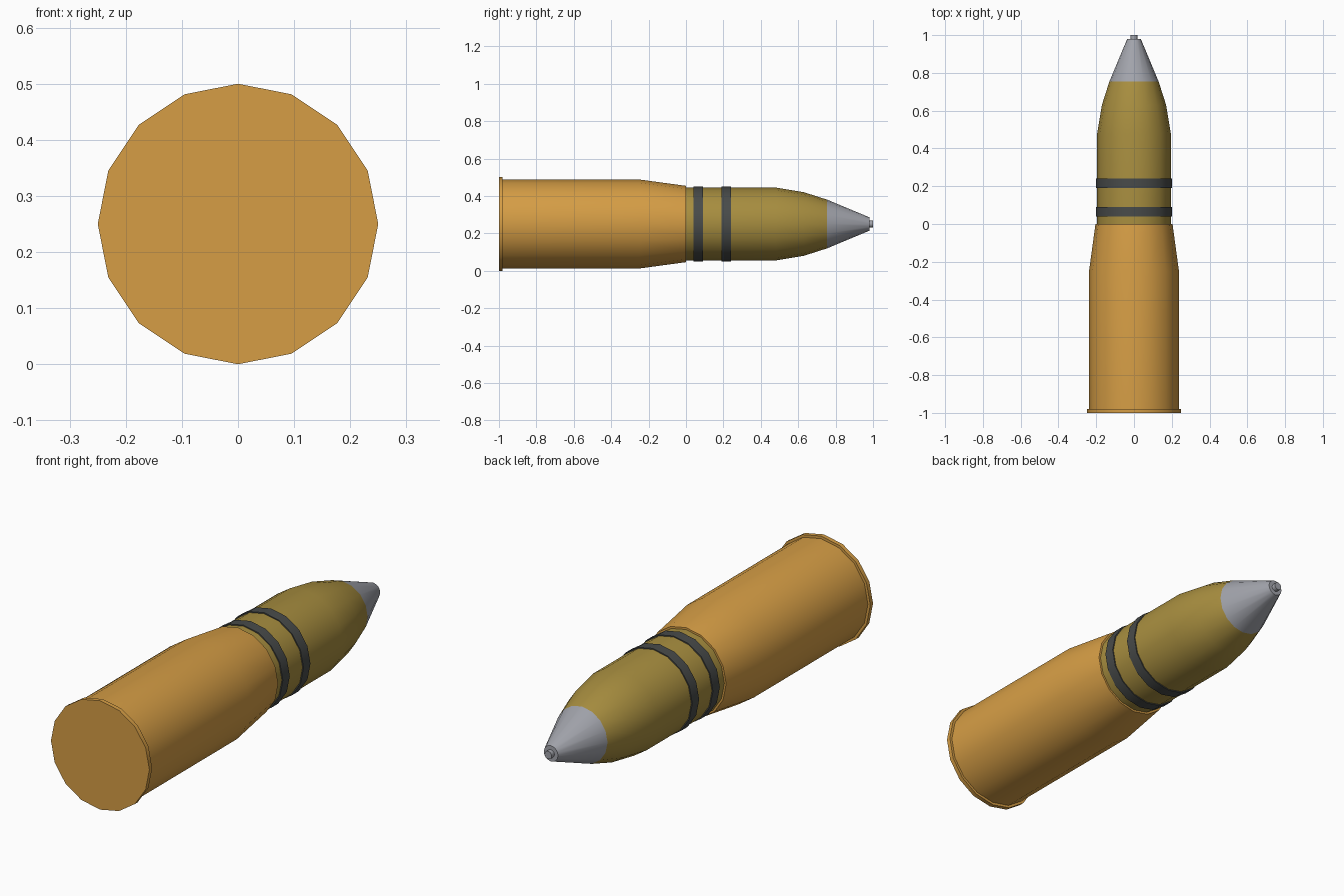
import bpy, bmesh, math

if "Cube" in bpy.data.objects:
    bpy.data.objects.remove(bpy.data.objects["Cube"])

SIDES = 16
AXIS_Z = 0.25


def material(name, rgb):
    m = bpy.data.materials.new(name)
    m.diffuse_color = (*rgb, 1)
    m.use_nodes = True
    m.node_tree.nodes["Principled BSDF"].inputs["Base Color"].default_value = m.diffuse_color
    return m


brass = material("brass", (0.67, 0.34, 0.06))
olive = material("olive paint", (0.39, 0.27, 0.05))
steel = material("light steel", (0.36, 0.37, 0.41))
dark = material("dark band", (0.065, 0.07, 0.068))


def lathe(name, profile, mats, pick=lambda y: 0):
    """Revolve (y, radius) points around the lengthwise axis and cap both ends."""
    bm = bmesh.new()
    rings = []
    for y, r in profile:
        rings.append([bm.verts.new((r * math.sin(2 * math.pi * i / SIDES), y,
                                    AXIS_Z + r * math.cos(2 * math.pi * i / SIDES)))
                      for i in range(SIDES)])
    for a, b in zip(rings, rings[1:]):
        for i in range(SIDES):
            j = (i + 1) % SIDES
            bm.faces.new((a[i], a[j], b[j], b[i]))
    bm.faces.new(rings[0])
    bm.faces.new(rings[-1])
    bmesh.ops.recalc_face_normals(bm, faces=bm.faces)
    for f in bm.faces:
        f.material_index = pick(f.calc_center_median().y)
    mesh = bpy.data.meshes.new(name)
    bm.to_mesh(mesh)
    bm.free()
    for m in mats:
        mesh.materials.append(m)
    ob = bpy.data.objects.new(name, mesh)
    bpy.context.collection.objects.link(ob)
    bpy.ops.object.select_all(action='DESELECT')
    ob.select_set(True)
    bpy.context.view_layer.objects.active = ob
    bpy.ops.object.shade_smooth_by_angle(angle=math.radians(35))
    return ob


# Cartridge case with extraction rim and tapered neck
lathe("case", [(-1, 0.25), (-0.98, 0.25), (-0.98, 0.238), (-0.25, 0.238), (0, 0.204)],
      [brass])

# Projectile: painted body, steel nose and small flat tip
lathe("projectile", [(-0.01, 0.195), (0.48, 0.195), (0.63, 0.17), (0.755, 0.13),
                     (0.98, 0.036), (0.98, 0.018), (1, 0.018)],
      [olive, steel], lambda y: int(y > 0.755))

# Two driving bands
for n, y in (("rear_band", 0.04), ("front_band", 0.19)):
    lathe(n, [(y, 0.19), (y, 0.2), (y + 0.05, 0.2), (y + 0.05, 0.19)], [dark])
